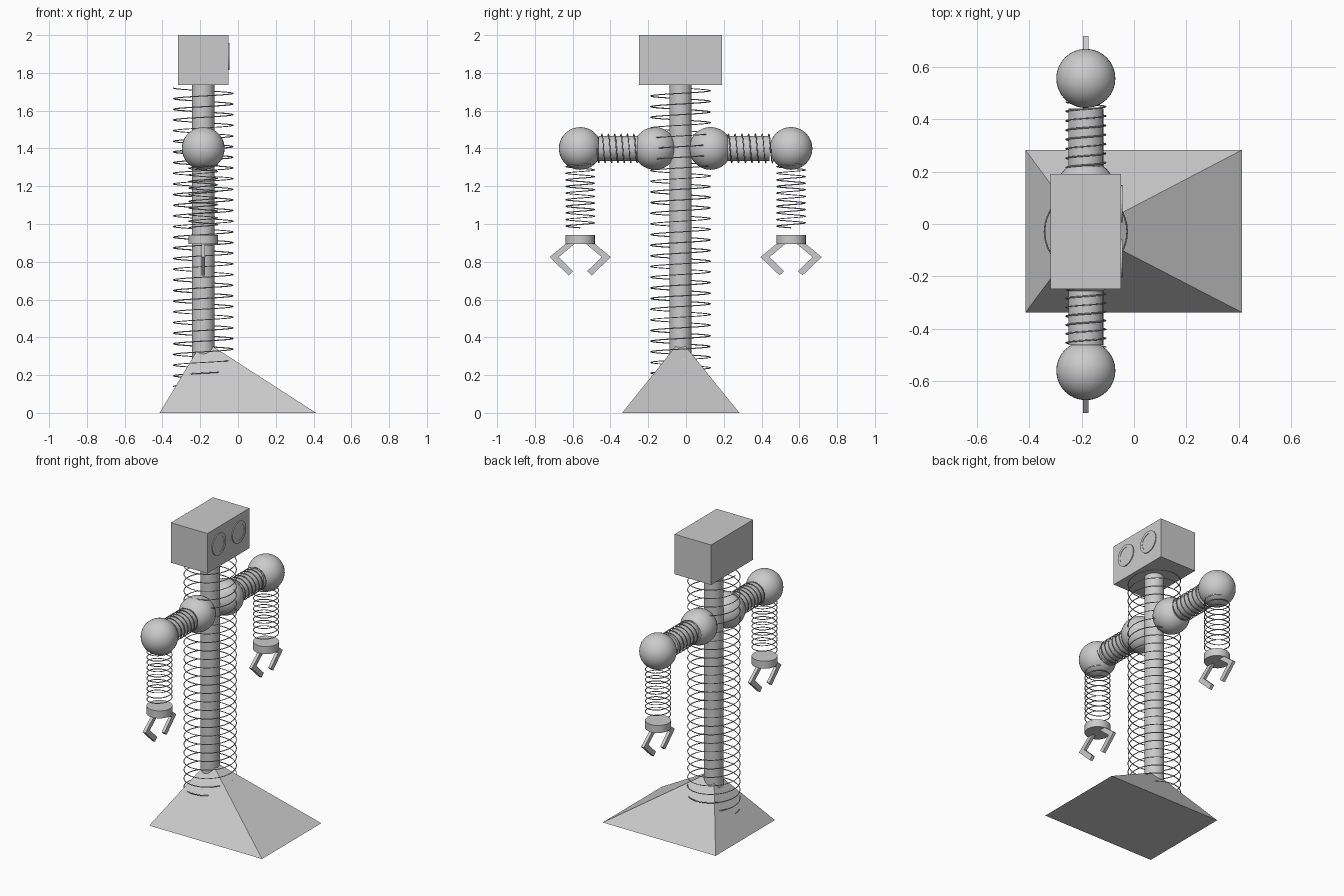
import bpy, bmesh, math
from mathutils import Vector

if "Cube" in bpy.data.objects:
    bpy.data.objects.remove(bpy.data.objects["Cube"])

CX, CY = -0.184, -0.029      # axis of the column
ARM_Z = 1.40

grey = bpy.data.materials.new("light grey")
grey.diffuse_color = (0.6, 0.6, 0.6, 1)
grey.use_nodes = True
grey.node_tree.nodes["Principled BSDF"].inputs["Base Color"].default_value = grey.diffuse_color


def finish(bm, name, smooth=False):
    bmesh.ops.recalc_face_normals(bm, faces=bm.faces[:])
    me = bpy.data.meshes.new(name)
    bm.to_mesh(me)
    bm.free()
    me.materials.append(grey)
    if smooth:
        for p in me.polygons:
            p.use_smooth = len(p.vertices) <= 4
    ob = bpy.data.objects.new(name, me)
    bpy.context.collection.objects.link(ob)
    return ob


def box(name, lo, hi):
    lo, hi = Vector(lo), Vector(hi)
    bm = bmesh.new()
    bmesh.ops.create_cube(bm, size=1)
    for v in bm.verts:
        v.co = (lo + hi) / 2 + v.co * (hi - lo)
    return finish(bm, name)


def turn_to(a, b):
    return (b - a).to_track_quat('Z', 'Y')


def rod(name, a, b, r, sides=24):
    a, b = Vector(a), Vector(b)
    bm = bmesh.new()
    bmesh.ops.create_cone(bm, cap_ends=True, segments=sides, radius1=r,
                          radius2=r, depth=(b - a).length)
    q = turn_to(a, b)
    for v in bm.verts:
        v.co = (a + b) / 2 + q @ v.co
    return finish(bm, name, True)


def ball(name, c, r):
    bm = bmesh.new()
    bmesh.ops.create_uvsphere(bm, u_segments=32, v_segments=20, radius=r)
    bmesh.ops.translate(bm, verts=bm.verts[:], vec=c)
    return finish(bm, name, True)


def spring(name, a, b, r, turns, wire=0.003, steps=32):
    a, b = Vector(a), Vector(b)
    q, length, n = turn_to(a, b), (b - a).length, int(turns * steps)
    cu = bpy.data.curves.new(name, 'CURVE')
    cu.dimensions = '3D'
    cu.bevel_depth = wire
    cu.bevel_resolution = 0
    cu.use_fill_caps = True
    sp = cu.splines.new('POLY')
    sp.points.add(n)
    for i, p in enumerate(sp.points):
        t = math.tau * i / steps
        co = a + q @ Vector((r * math.cos(t), r * math.sin(t), length * i / n))
        p.co = (*co, 1)
    cu.materials.append(grey)
    ob = bpy.data.objects.new(name, cu)
    bpy.context.collection.objects.link(ob)
    return ob


def ring(name, c, r_in, r_out, depth, sides=24):
    """Flat ring facing +x."""
    bm = bmesh.new()
    loops = []
    for r, x in ((r_in, 0), (r_in, depth), (r_out, depth), (r_out, 0)):
        loops.append([bm.verts.new((c[0] + x,
                                    c[1] + r * math.cos(math.tau * i / sides),
                                    c[2] + r * math.sin(math.tau * i / sides)))
                      for i in range(sides)])
    for k in range(4):
        p, n = loops[k], loops[(k + 1) % 4]
        for i in range(sides):
            j = (i + 1) % sides
            bm.faces.new((p[i], p[j], n[j], n[i]))
    return finish(bm, name)


# Off-centre pyramid base
bm = bmesh.new()
foot = [bm.verts.new((x, y, 0)) for x, y in
        ((-0.415, -0.338), (0.413, -0.338), (0.413, 0.283), (-0.415, 0.283))]
apex = bm.verts.new((CX, CY, 0.385))
bm.faces.new(foot)
for i in range(4):
    bm.faces.new((foot[i], foot[(i + 1) % 4], apex))
finish(bm, "base")

# Column with its large spring
rod("column", (CX, CY, 0.2), (CX, CY, 1.74), 0.059)
spring("body_spring", (CX, CY, 0.14), (CX, CY, 1.72), 0.158, 28)

# Head and ringed eyes on the +x side
box("head", (-0.318, -0.249, 1.735), (-0.05, 0.191, 2.0))
for side, y in (("right", -0.132), ("left", 0.077)):
    ring(f"{side}_eye_ring", (-0.051, y, 1.886), 0.053, 0.072, 0.007)
    rod(f"{side}_eye", (-0.051, y, 1.886), (-0.046, y, 1.886), 0.054)

# Claw finger outline as (sideways offset, height)
FINGER = [(0.077, 0.895), (0.162, 0.825), (0.061, 0.728),
          (0.037, 0.750), (0.114, 0.825), (0.030, 0.895)]

# Arms: side, shoulder y, elbow y, sleeve start and end
for side, ys, ye, y0, y1 in (("right", -0.165, -0.56, -0.2, -0.462),
                             ("left", 0.13, 0.556, 0.18, 0.442)):
    ball(f"{side}_shoulder", (CX, ys, ARM_Z), 0.113)
    ball(f"{side}_elbow", (CX, ye, ARM_Z), 0.113)
    rod(f"{side}_upper_arm", (CX, y0, ARM_Z), (CX, y1, ARM_Z), 0.067)
    s = math.copysign(1, ye)
    spring(f"{side}_upper_arm_spring", (CX, y0, ARM_Z),
           (CX, ye - s * 0.09, ARM_Z), 0.076, 8)
    spring(f"{side}_forearm_spring", (CX, ye, 1.33), (CX, ye, 0.98), 0.076, 10)
    rod(f"{side}_wrist", (CX, ye, 0.893), (CX, ye, 0.943), 0.078)
    for fname, d in (("inner", -s), ("outer", s)):
        bm = bmesh.new()
        vs = [[bm.verts.new((CX + t, ye + d * u, z)) for u, z in FINGER]
              for t in (-0.01, 0.01)]
        for i in range(6):
            j = (i + 1) % 6
            bm.faces.new((vs[0][i], vs[0][j], vs[1][j], vs[1][i]))
        for v in vs:  # caps split at the knuckle
            bm.faces.new((v[0], v[1], v[4], v[5]))
            bm.faces.new((v[1], v[2], v[3], v[4]))
        finish(bm, f"{side}_{fname}_finger")
